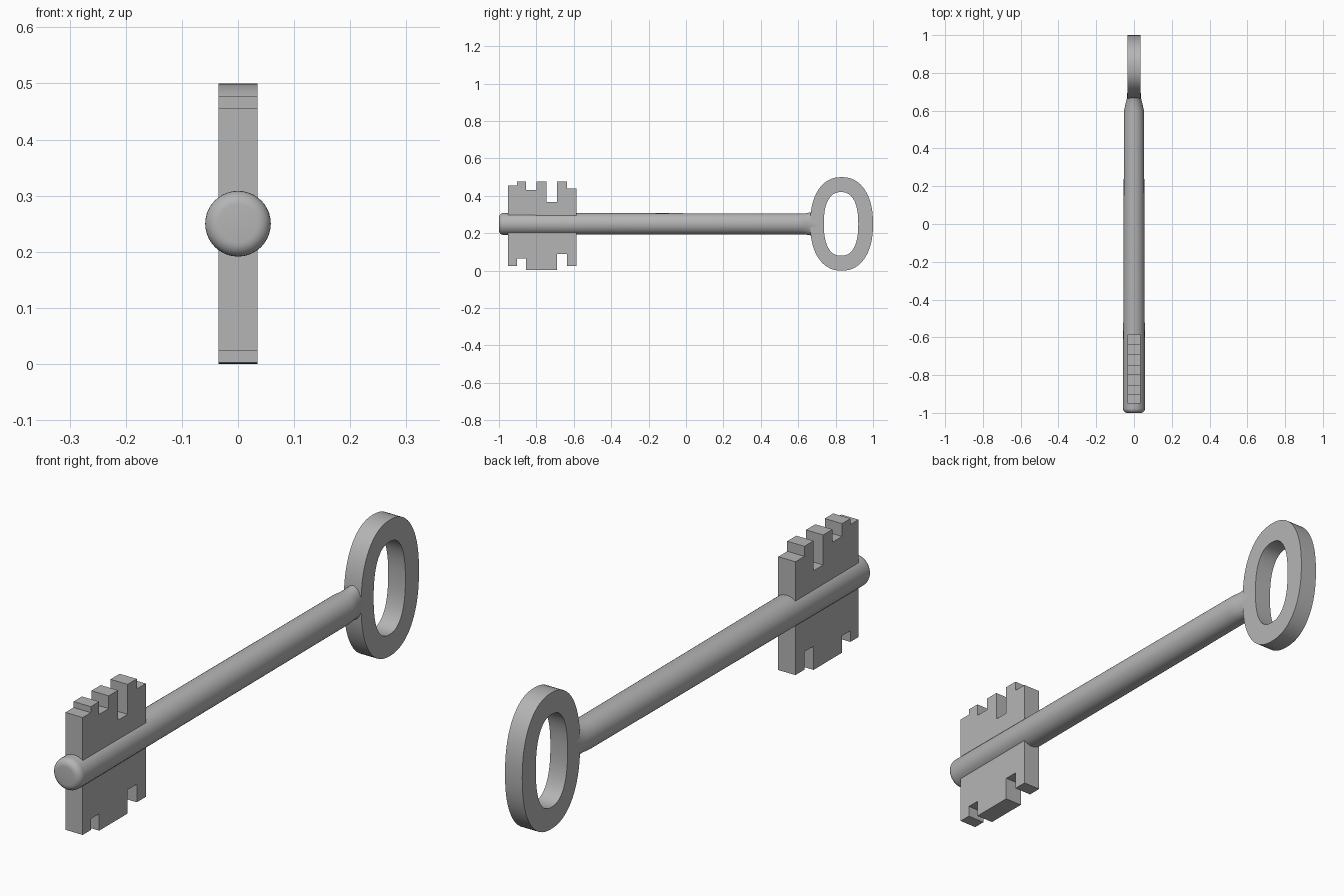
import bpy, bmesh, math

if "Cube" in bpy.data.objects:
    bpy.data.objects.remove(bpy.data.objects["Cube"])

CZ = 0.25      # height of the shaft axis
HALF = 0.035   # half thickness of the flat parts

steel = bpy.data.materials.new("dark_steel")
steel.diffuse_color = (0.46, 0.46, 0.46, 1)
steel.use_nodes = True
steel.node_tree.nodes["Principled BSDF"].inputs["Base Color"].default_value = steel.diffuse_color


def finish(name, bm):
    bmesh.ops.recalc_face_normals(bm, faces=bm.faces)
    mesh = bpy.data.meshes.new(name)
    bm.to_mesh(mesh)
    bm.free()
    mesh.materials.append(steel)
    obj = bpy.data.objects.new(name, mesh)
    bpy.context.collection.objects.link(obj)
    bpy.ops.object.select_all(action='DESELECT')
    obj.select_set(True)
    bpy.context.view_layer.objects.active = obj
    bpy.ops.object.shade_smooth_by_angle(angle=math.radians(35))
    return obj


def bridge(bm, a, b):
    n = len(a)
    for i in range(n):
        j = (i + 1) % n
        bm.faces.new((a[i], a[j], b[j], b[i]))


def oval(cy, ry, rz, power, n=72):
    pts = []
    for i in range(n):
        c, s = math.cos(2 * math.pi * i / n), math.sin(2 * math.pi * i / n)
        pts.append((cy + ry * math.copysign(abs(c) ** (2 / power), c),
                    CZ + rz * math.copysign(abs(s) ** (2 / power), s)))
    return pts


def loop(bm, pts, x):
    return [bm.verts.new((x, y, z)) for y, z in pts]


# Shaft: rounded tip, slight taper, neck flattening into the bow (y, rx, rz)
sections = [(-1 + 0.024 * (1 - math.sin(a)), 0.034 + 0.0245 * math.cos(a), 0.034 + 0.0245 * math.cos(a))
            for a in (math.pi / 2 * (1 - k / 6) for k in range(7))]
sections += [(0.60, 0.053, 0.056), (0.635, 0.045, 0.056),
             (0.67, 0.0365, 0.062), (0.70, 0.0355, 0.072), (0.73, 0.0345, 0.080)]
bm = bmesh.new()
N = 40
rings = [[bm.verts.new((rx * math.cos(2 * math.pi * i / N), y,
                        CZ + rz * math.sin(2 * math.pi * i / N))) for i in range(N)]
         for y, rx, rz in sections]
for a, b in zip(rings, rings[1:]):
    bridge(bm, a, b)
bm.faces.new(rings[0])
bm.faces.new(rings[-1])
finish("shaft", bm)

# Bow: flat oval ring
bm = bmesh.new()
outer, inner = oval(0.832, 0.168, 0.25, 2.25), oval(0.829, 0.092, 0.170, 2.4)
o1, o2 = loop(bm, outer, -HALF), loop(bm, outer, HALF)
i1, i2 = loop(bm, inner, -HALF), loop(bm, inner, HALF)
for a, b in ((o1, o2), (o2, i2), (i2, i1), (i1, o1)):
    bridge(bm, a, b)
finish("bow", bm)

# Bit: notched plate crossing the shaft, teeth given as column heights
edges = [-0.951, -0.904, -0.855, -0.80, -0.746, -0.690, -0.637, -0.585]
tops = [0.455, 0.477, 0.43, 0.477, 0.367, 0.477, 0.44]
bottoms = [0.024, 0.065, 0.003, 0.003, 0.003, 0.09, 0.024]
profile = []
for i, z in enumerate(tops):
    profile += [(edges[i], z), (edges[i + 1], z)]
for i in reversed(range(7)):
    for p in ((edges[i + 1], bottoms[i]), (edges[i], bottoms[i])):
        if p != profile[-1]:
            profile.append(p)
bm = bmesh.new()
b1, b2 = loop(bm, profile, -HALF), loop(bm, profile, HALF)
bridge(bm, b1, b2)
bm.faces.new(b1)
bm.faces.new(b2)
finish("bit", bm)
